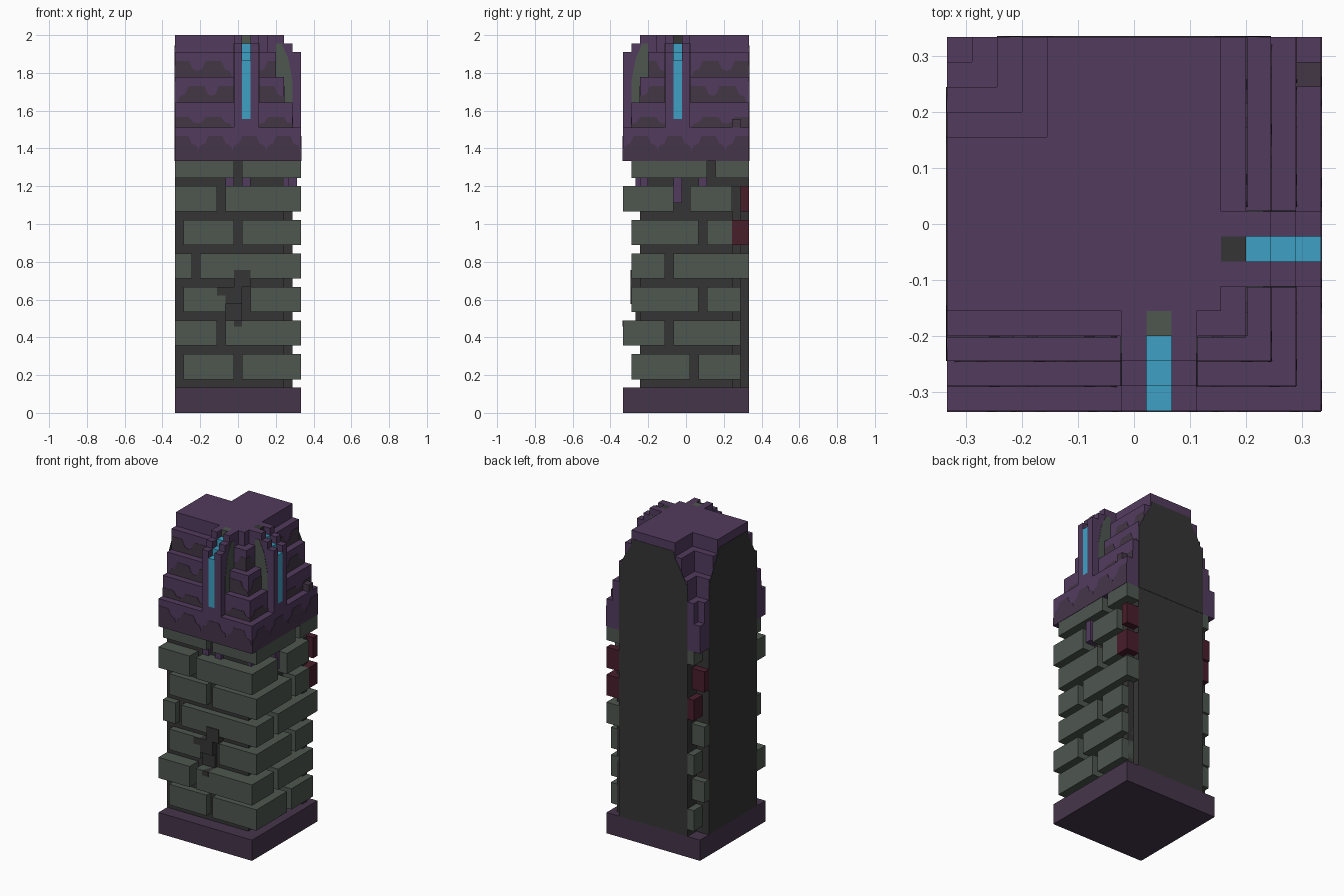
import bpy, bmesh
from mathutils import Vector

cube = bpy.data.objects.get("Cube")
if cube:
    bpy.data.objects.remove(cube)

V = 2 / 45            # block unit
R = 7.5 * V           # half footprint
T = 0.002             # plate thickness


def material(name, rgb):
    lin = [((c / 255 + 0.055) / 1.055) ** 2.4 for c in rgb] + [1]
    m = bpy.data.materials.new(name)
    m.use_nodes = True
    m.diffuse_color = lin
    m.node_tree.nodes["Principled BSDF"].inputs["Base Color"].default_value = lin
    return m


purple = material("purple", (82, 59, 94))
plum = material("dark plum", (69, 53, 74))
mauve = material("dark mauve", (67, 55, 69))
stone = material("grey green stone", (78, 87, 80))
mortar = material("dark mortar", (53, 53, 53))
blue = material("blue glow", (62, 160, 196))
red = material("dark red", (72, 30, 43))


def build(name, mat, prisms):
    """One object from prisms, each given as (outline points, extrusion vector)."""
    bm = bmesh.new()
    for pts, vec in prisms:
        f = bm.faces.new([bm.verts.new(p) for p in pts])
        ext = bmesh.ops.extrude_face_region(bm, geom=[f], use_keep_orig=True)
        verts = [g for g in ext["geom"] if isinstance(g, bmesh.types.BMVert)]
        bmesh.ops.translate(bm, vec=Vector(vec), verts=verts)
    bmesh.ops.recalc_face_normals(bm, faces=bm.faces)
    me = bpy.data.meshes.new(name)
    bm.to_mesh(me)
    bm.free()
    me.materials.append(mat)
    ob = bpy.data.objects.new(name, me)
    bpy.context.collection.objects.link(ob)
    return ob


def box(x0, x1, y0, y1, z0, z1):
    return ([(x0, y0, z0), (x1, y0, z0), (x1, y1, z0), (x0, y1, z0)], (0, 0, z1 - z0))


def corner(w, z0, z1):
    """L-shaped wall course with half width w."""
    pts = [(-R, -w), (w, -w), (w, R), (-w, R), (-w, w), (-R, w)]
    return ([(x, y, z0) for x, y in pts], (0, 0, z1 - z0))


def mirror(prisms):
    """Reflect parts of the front wall onto the side wall."""
    return [([(-y, -x, z) for x, y, z in pts], (-v[1], -v[0], v[2])) for pts, v in prisms]


def outer(u0, u1, d0, d1, z0, z1):
    """Box on the front wall: u along the wall, d outward."""
    return box(u0, u1, -d1, -d0, z0, z1)


# Base, wall core, cornice and stepped roof
W = 5.5 * V
build("base", plum, [box(-R, R, -R, R, 0, 3 * V)])
build("wall_core", mortar, [corner(W, 3 * V, 30 * V),
                            box(W - V, W + V, W, W + V, 3 * V, 27 * V)])
build("cornice", purple, [box(-R, R, -R, R, 30 * V, 34 * V)])
bands = [(6.5 * V, 34 * V, 37 * V), (5.5 * V, 37 * V, 40 * V),
         (4.5 * V, 40 * V, 43 * V), (3.5 * V, 43 * V, 45 * V)]
build("stepped_roof", purple, [corner(*b) for b in bands])

# Brick rows: (depth, brick spans) for the front, then the side wall
front_rows = [
    (6.5, [(-6.5, -.5), (.5, 7.5)]),
    (7.5, [(-7.5, -2.5), (-1.5, 7.5)]),
    (6.5, [(-6.5, -1.5), (1.5, 7.5)]),
    (6.5, [(-7.5, -5.5), (-4.5, 7.5)]),
    (6.5, [(-6.5, -.5), (.5, 7.5)]),
    (7.5, [(-7.5, -2.5), (-1.5, 7.5)]),
    (6.5, [(-7.5, -.5), (.5, 7.5)]),
]
side_rows = [
    [(-6.5, .5), (1.5, 6.5)],
    [(-7.5, -2.5), (-1.5, 6.5)],
    [(-6.5, 1.5), (2.5, 6.5)],
    [(-6.5, -2.5), (-1.5, 7.5)],
    [(-6.5, 1.5), (2.5, 5.5)],
    [(-7.5, -1.5), (.5, 5.5)],
    [(-6.5, 2.5), (3.5, 7.5)],
]
front, side, inner, inner_red = [], [], [], []
for i, ((d, spans), sspans) in enumerate(zip(front_rows, side_rows)):
    z0 = (4 + 4 * i) * V
    z1 = min(z0 + 3 * V, 30 * V)
    front += [outer(a * V, b * V, W, d * V, z0, z1) for a, b in spans]
    side += [box(W, R, a * V, b * V, z0, z1) for a, b in sspans]
    # bricks in the recessed inner corner
    nook = box(-R, -W, W, W + V, z0, z1) if i % 2 else box(-W - V, -W, W, R, z0, z1)
    (inner_red if i in (4, 5) else inner).append(nook)
front.append(outer(2.5 * V, 3.5 * V, W, 6.5 * V, 24 * V, 25 * V))
build("front_bricks", stone, front)
build("side_bricks", stone, side)
build("inner_bricks", stone, inner)
build("inner_red_bricks", red, inner_red)
build("red_end_bricks", red, [
    box(W, R, W, R, 20 * V, 23 * V),
    box(W, R, W + V, R, 24 * V, 27 * V),
    box(W, W + V, W, W + V, 24 * V, 26 * V)])

# Broken patch in the front wall
build("broken_patch", mortar, [
    outer(-.5 * V, 1.5 * V, W, 6.6 * V, 15 * V, 17 * V),
    outer(-1.5 * V, .5 * V, W, 6.6 * V, 13 * V, 15 * V),
    outer(-1.5 * V, .5 * V, W, 6.0 * V, 11 * V, 13 * V),
    outer(-2.5 * V, -1.5 * V, W, 6.6 * V, 14 * V, 15 * V),
    outer(-.5 * V, .5 * V, W, 7.55 * V, 10.3 * V, 11 * V)])

# Purple drips under the cornice
build("drips", purple, [
    outer(-1.5 * V, -.5 * V, W, 6 * V, 27 * V, 28 * V),
    outer(.5 * V, 1.5 * V, W, 6 * V, 27 * V, 28 * V),
    box(W, 6 * V, -5.5 * V, -4.5 * V, 27 * V, 28 * V),
    box(W, 7 * V, -1.5 * V, -.5 * V, 25 * V, 28 * V),
    box(W, 6 * V, 1.5 * V, 2.5 * V, 27 * V, 28 * V)])

# Window housings: stepped jambs, sill and glowing strip
jambs, glow = [], []
for a, b, top in [(6.5, 7.5, 43), (5.5, 6.5, 44), (3.5, 5.5, 45)]:
    jambs += [outer(u * V, (u + 1) * V, a * V, b * V, 34 * V, top * V) for u in (-.5, 1.5)]
    glow.append(outer(.5 * V, 1.5 * V, max(a, 4.5) * V, b * V, 35 * V, (top - 1) * V))
jambs.append(outer(.5 * V, 1.5 * V, 3.5 * V, 7.5 * V, 34 * V, 35 * V))
back = [outer(.5 * V, 1.5 * V, 3.5 * V, 4.5 * V, 35 * V, 45 * V)]

# Mossy stone plates on the housing flanks
flank = [(6.5, 37), (5.5, 37), (5.5, 40), (4.5, 40), (4.5, 44), (5.2, 44), (6, 42.2), (6.5, 39.5)]
moss = [([(x, -d * V, z * V) for d, z in flank], (s * T, 0, 0))
        for x, s in ((2.5 * V, 1), (-.5 * V, -1))]


# Dark humps painted on cornice and roof steps
def hump(c, w, z, h, half=.1):
    shape = [(-1, 0), (-.9, .35), (-.6, .5), (-.42, 1), (.42, 1), (.6, .5), (.9, .35), (1, 0)]
    return ([(min(max(c + half * u, -R), w), -w, z + h * v) for u, v in shape], (0, -T, 0))


humps = []
for k, (w, z0, z1) in enumerate(bands[:3]):
    for c in ((-.3, -.13, .2) if k % 2 == 0 else (-.22, -.06, .15)):
        humps.append(hump(c, w, z0, .085 if k else .055))
cornice_dark = [([(-R, -R, 30 * V), (R, -R, 30 * V), (R, -R, 31.2 * V), (-R, -R, 31.2 * V)],
                 (0, -T, 0))]
cornice_dark += [hump(c, R, 31.2 * V, .08, .09) for c in (-.3, -.12, .06, .24)]

for label, fn in (("front", lambda p: p), ("side", mirror)):
    build(label + "_housing", purple, fn(jambs))
    build(label + "_glow_strip", blue, fn(glow))
    build(label + "_strip_back", stone if label == "front" else mortar, fn(back))
    build(label + "_moss_plates", stone, fn(moss))
    build(label + "_roof_humps", mauve, fn(humps))
    build(label + "_cornice_humps", plum, fn(cornice_dark))

# Loose block on the cornice
build("loose_block", mauve, [box(6.5 * V, R, 5.5 * V, 6.5 * V, 34 * V, 35 * V)])

# Dark fill on the two cut wall ends
half = [(.244, 30 * V), (.244, 1.74), (.2, 1.83), (.155, 1.905), (.145, 1.945)]
outline = half + [(-u, z) for u, z in reversed(half)]
end = [([(-R, u, z) for u, z in outline], (-T, 0, 0))]
build("left_end_fill", mortar, end)
build("back_end_fill", mortar, mirror(end))
